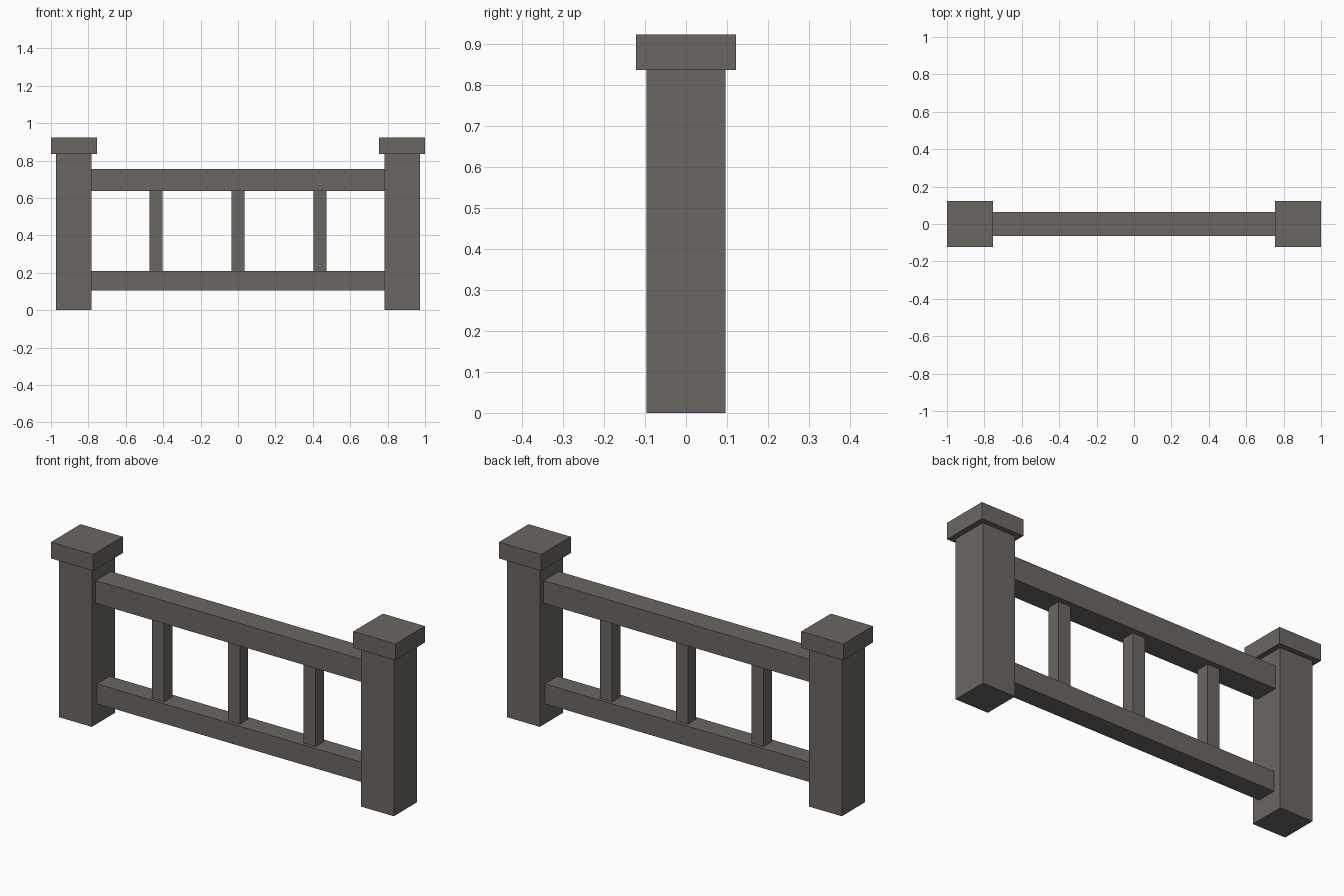
import bpy

if "Cube" in bpy.data.objects:
    bpy.data.objects.remove(bpy.data.objects["Cube"])

# Single weathered grey-brown colour
mat = bpy.data.materials.new("grey_brown")
mat.diffuse_color = (0.147, 0.135, 0.122, 1)
mat.use_nodes = True
mat.node_tree.nodes["Principled BSDF"].inputs["Base Color"].default_value = mat.diffuse_color


def box(name, x, half_x, half_y, z0, z1):
    """Flat-faced box centred on y = 0, spanning z0 to z1."""
    bpy.ops.mesh.primitive_cube_add(size=2, location=(x, 0, (z0 + z1) / 2))
    ob = bpy.context.object
    ob.name = name
    ob.scale = (half_x, half_y, (z1 - z0) / 2)
    bpy.ops.object.transform_apply(location=False, rotation=False, scale=True)
    ob.data.materials.append(mat)
    return ob


# End posts with square caps
for side, s in (("left", -1), ("right", 1)):
    box(side + "_post", s * 0.877, 0.095, 0.096, 0.0, 0.836)
    box(side + "_post_cap", s * 0.8775, 0.1225, 0.1225, 0.836, 0.922)

# Horizontal rails between the posts
box("top_rail", 0, 0.783, 0.063, 0.636, 0.755)
box("bottom_rail", 0, 0.783, 0.053, 0.105, 0.209)

# Square balusters
for i in (-1, 0, 1):
    box(f"baluster_{i + 2}", i * 0.439, 0.035, 0.035, 0.208, 0.637)
